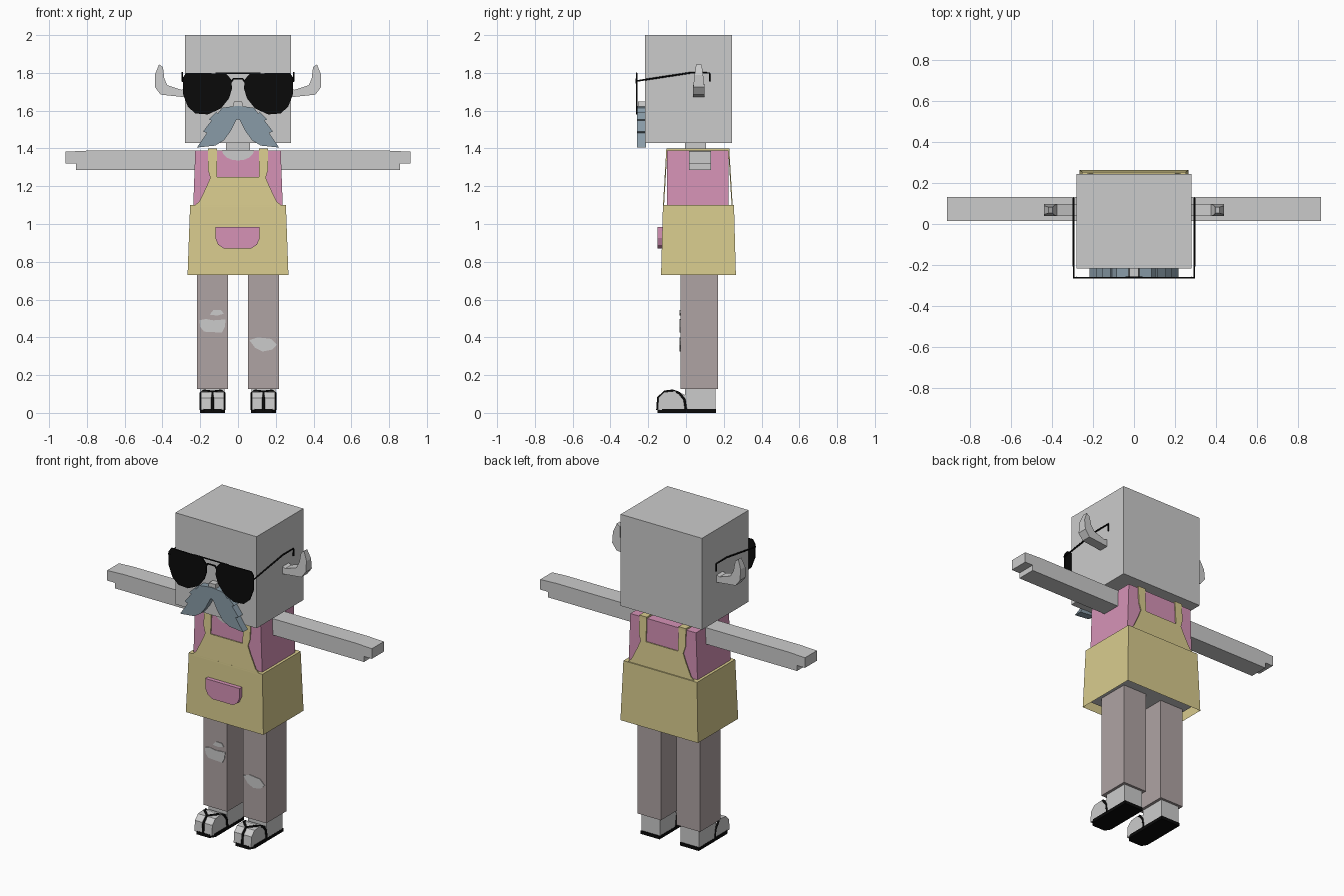
import bpy, bmesh
from math import sin, cos, pi
from mathutils import Vector

cube = bpy.data.objects.get("Cube")
if cube:
    bpy.data.objects.remove(cube)


def material(name, *rgb):
    mat = bpy.data.materials.new(name)
    mat.use_nodes = True
    color = (*rgb, 1)
    mat.diffuse_color = color
    mat.node_tree.nodes["Principled BSDF"].inputs["Base Color"].default_value = color
    return mat


grey = material("skin grey", .6, .6, .6)
pink = material("shirt pink", .67, .29, .47)
yellow = material("apron yellow", .69, .6, .27)
taupe = material("trouser taupe", .43, .37, .37)
slate = material("moustache slate", .25, .33, .39)
black = material("black", .003, .003, .003)


def finish(name, bm, mat):
    bmesh.ops.recalc_face_normals(bm, faces=bm.faces)
    mesh = bpy.data.meshes.new(name)
    bm.to_mesh(mesh)
    bm.free()
    mesh.materials.append(mat)
    obj = bpy.data.objects.new(name, mesh)
    bpy.context.collection.objects.link(obj)
    return obj


def box(name, mat, xs, ys, zs, top=(1, 1)):
    """Box from ranges; top scales the upper face about its centre."""
    bm = bmesh.new()
    bmesh.ops.create_cube(bm, size=1)
    for v in bm.verts:
        kx, ky = top if v.co.z > 0 else (1, 1)
        v.co = (sum(xs) / 2 + v.co.x * kx * (xs[1] - xs[0]),
                sum(ys) / 2 + v.co.y * ky * (ys[1] - ys[0]),
                zs[1] if v.co.z > 0 else zs[0])
    return finish(name, bm, mat)


def prism(name, mat, points, start, end, along="y", shape=None):
    """Extrude an outline along x or y; shape may move each vertex."""
    bm = bmesh.new()

    def place(a, b, depth):
        return Vector((a, depth, b) if along == "y" else (depth, a, b))
    near = [bm.verts.new(place(a, b, start)) for a, b in points]
    far = [bm.verts.new(place(a, b, end)) for a, b in points]
    bm.faces.new(near)
    bm.faces.new(far[::-1])
    for i in range(len(points)):
        j = (i + 1) % len(points)
        bm.faces.new((near[i], far[i], far[j], near[j]))
    if shape:
        for v in bm.verts:
            shape(v.co)
    return finish(name, bm, mat)


def flip(points, side):
    return [(a * side, b) for a, b in points]


def wire(name, mat, points, radius):
    curve = bpy.data.curves.new(name, "CURVE")
    curve.dimensions = "3D"
    curve.bevel_depth = radius
    curve.bevel_resolution = 1
    curve.use_fill_caps = True
    spline = curve.splines.new("POLY")
    spline.points.add(len(points) - 1)
    for p, co in zip(spline.points, points):
        p.co = (*co, 1)
    temp = bpy.data.objects.new(name, curve)
    bpy.context.collection.objects.link(temp)
    bpy.context.view_layer.update()
    mesh = bpy.data.meshes.new_from_object(
        temp.evaluated_get(bpy.context.evaluated_depsgraph_get()))
    bpy.data.objects.remove(temp)
    mesh.materials.clear()
    mesh.materials.append(mat)
    obj = bpy.data.objects.new(name, mesh)
    bpy.context.collection.objects.link(obj)
    return obj


# Head, neck and nose
box("head", grey, (-.28, .28), (-.217, .243), (1.43, 2))
box("neck", grey, (-.063, .063), (-.005, .105), (1.36, 1.44))
box("nose", grey, (-.027, .027), (-.255, -.21), (1.615, 1.648), top=(.8, 1))

# Shirt, with a scooped neckline, over a plain torso
box("torso", grey, (-.235, .235), (-.1, .225), (.76, 1.1))
box("shirt", pink, (-.237, .237), (-.1, .225), (1.09, 1.39), top=(.955, 1))
scoop = [(.085 * cos(pi * i / 8), 1.391 - .055 * sin(pi * i / 8)) for i in range(9)]
prism("neckline", grey, scoop, -.104, -.098)

# Apron skirt, open underneath
skirt = box("apron_skirt", yellow, (-.267, .267), (-.132, .264), (.73, 1.1), top=(.95, .95))
bm = bmesh.new()
bm.from_mesh(skirt.data)
bmesh.ops.delete(bm, geom=[f for f in bm.faces if f.normal.z < -.9], context="FACES")
bm.to_mesh(skirt.data)
bm.free()

# Apron bibs lean towards the shirt as they rise
half = [(.237, 1.09), (.205, 1.12), (.168, 1.195), (.147, 1.245),
        (.16, 1.29), (.16, 1.4), (.11, 1.4), (.11, 1.25)]
bib = half + flip(half[::-1], -1)


def lean_back(co):
    co.y += (co.z - 1.1) * .06


def lean_front(co):
    co.y -= (co.z - 1.1) * .06


prism("front_bib", yellow, bib, -.122, -.116, shape=lean_back)
prism("back_bib", yellow, bib, .241, .247, shape=lean_front)

# Front pocket
prism("pocket", pink, [(-.12, .985), (.115, .985), (.115, .925), (.1, .89),
                       (.07, .87), (-.075, .87), (-.105, .89), (-.12, .925)], -.15, -.12)

# Outlines shared by both sides
ear = [(.27, 1.72), (.3, 1.71), (.375, 1.735), (.39, 1.77), (.397, 1.83), (.418, 1.845),
       (.44, 1.79), (.44, 1.725), (.41, 1.685), (.27, 1.67)]
lens = [(.035, 1.765), (.065, 1.797), (.275, 1.8), (.292, 1.775), (.292, 1.69), (.265, 1.62),
        (.225, 1.585), (.16, 1.58), (.09, 1.612), (.048, 1.665), (.032, 1.715)]
tache = [(0, 1.625), (.035, 1.622), (.085, 1.615), (.107, 1.585), (.115, 1.593), (.155, 1.553),
         (.14, 1.548), (.185, 1.49), (.165, 1.482), (.217, 1.405), (.12, 1.415),
         (.075, 1.443), (.04, 1.49), (.01, 1.55), (0, 1.555)]
arm = [(.22, 1.388), (.8, 1.388), (.912, 1.383), (.912, 1.32), (.857, 1.32),
       (.857, 1.286), (.22, 1.286)]
toe = [(0, .015), (0, .09), (-.015, .1), (-.06, .115), (-.115, .11),
       (-.145, .08), (-.15, .015)]


def taper_ear(co):
    if co.z > 1.75:
        co.y = .068 + (co.y - .068) * (.75 if co.z < 1.8 else .5)


for side, word in ((1, "left"), (-1, "right")):
    # Head details
    prism(word + "_ear", grey, flip(ear, side), .038, .098, shape=taper_ear)
    prism(word + "_lens", black, flip(lens, side), -.266, -.258)
    prism(word + "_moustache", slate, flip(tache, side), -.26, -.213)
    x = .295 * side
    wire(word + "_temple", black, [(side * .28, -.262, 1.76), (x, -.262, 1.757), (x, .02, 1.8),
                                   (x, .125, 1.8), (x, .125, 1.755)], .005)

    # Arm with a stepped hand, and the shoulder strap
    prism(word + "_arm", grey, flip(arm, side), .015, .132)
    sx = sorted((.11 * side, .16 * side))
    box(word + "_shoulder_strap", yellow, sx, (-.104, .23), (1.385, 1.4))

    # Leg, foot and sandal
    c = .135 * side
    box(word + "_leg", taupe, (c - .081, c + .081), (-.03, .17), (.127, .77))
    box(word + "_heel", grey, (c - .064, c + .064), (-.005, .155), (.015, .135))
    prism(word + "_toes", grey, toe, c - .06, c + .06, along="x")
    sole = [(-.065, .16), (.065, .16), (.065, -.12), (.045, -.152), (-.045, -.152), (-.065, -.12)]
    base = prism(word + "_sole", black, [(c + a, b) for a, b in sole], 0, .02)
    for v in base.data.vertices:
        v.co = (v.co.x, v.co.z, v.co.y)
    base.data.flip_normals()
    for edge in (-1, 1):
        e = c + .062 * edge
        wire(word + "_sandal_strap", black,
             [(e, 0, .015), (e, -.008, .07), (e, -.035, .105), (c + .045 * edge, -.07, .117),
              (c, -.112, .112), (c, -.147, .08), (c, -.151, .015)], .007)

# Bridge of the sunglasses
wire("brow_bar", black, [(-.12, -.262, 1.798), (.12, -.262, 1.798)], .004)
wire("bridge", black, [(-.04, -.262, 1.745), (-.025, -.262, 1.768), (.025, -.262, 1.768),
                       (.04, -.262, 1.745)], .005)

# Torn knees in the trousers
prism("right_knee_tear", grey, [(-.205, .49), (-.17, .497), (-.13, .49), (-.065, .495),
                                (-.07, .455), (-.085, .425), (-.18, .43), (-.2, .455)], -.034, -.028)
prism("right_small_tear", grey, [(-.15, .52), (-.13, .545), (-.09, .545), (-.075, .525),
                                 (-.11, .515)], -.034, -.028)
prism("left_knee_tear", grey, [(.06, .385), (.105, .4), (.175, .392), (.207, .36),
                               (.18, .335), (.13, .325), (.09, .345)], -.034, -.028)
